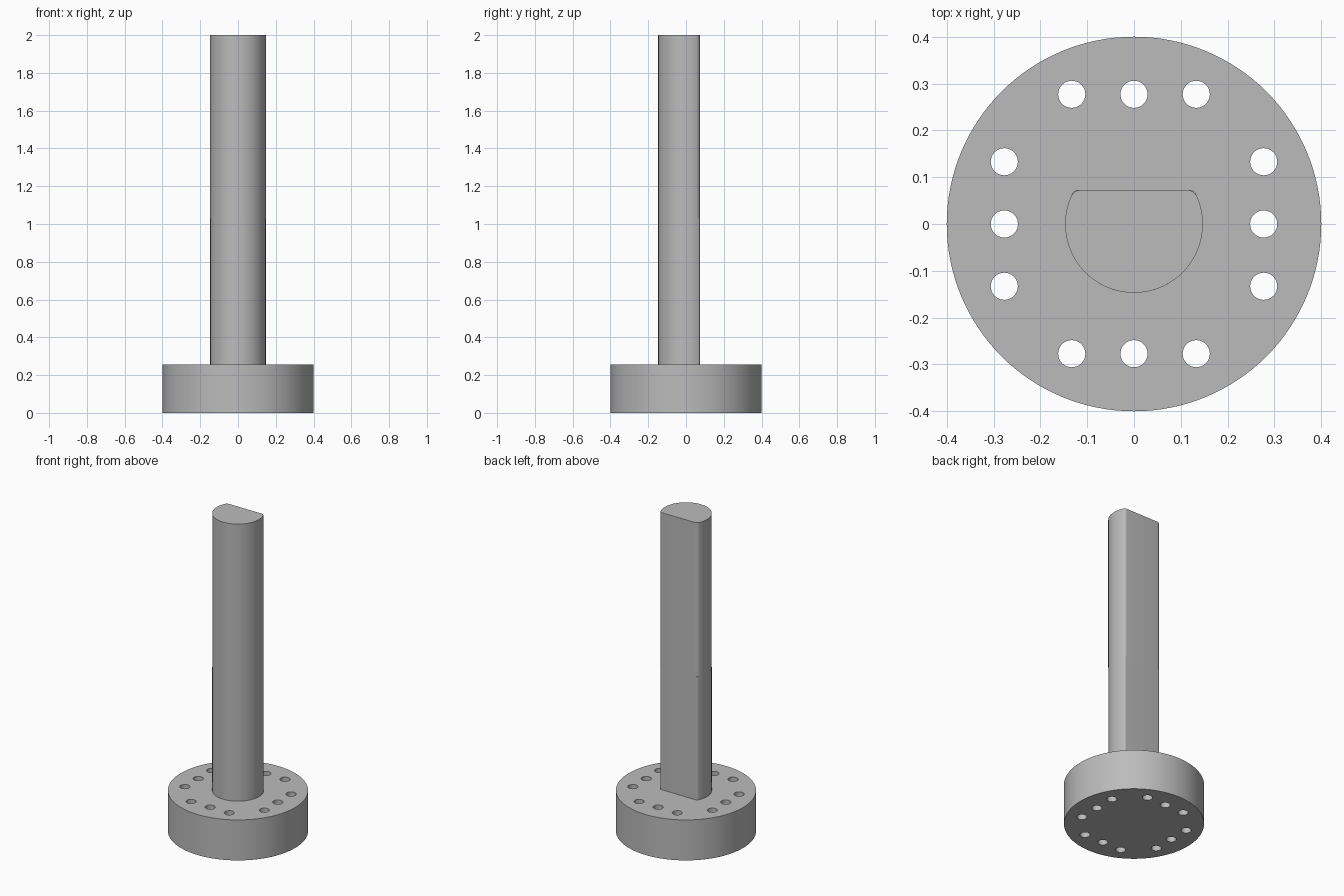
import bpy, bmesh
from math import atan2, cos, sin, sqrt, pi, radians

cube = bpy.data.objects.get("Cube")
if cube:
    bpy.data.objects.remove(cube)

BASE_R, BASE_H = 0.4, 0.255
SHAFT_R, FLAT_Y = 0.147, 0.073
STEP_Z, TOP_Z = 1.03, 2.0
HOLE_R, HOLE_FAR, HOLE_GAP = 0.029, 0.277, 0.133

# One plain grey for the whole part
grey = bpy.data.materials.new("machined grey")
grey.use_nodes = True
colour = (0.5, 0.5, 0.5, 1)
grey.diffuse_color = colour
grey.node_tree.nodes["Principled BSDF"].inputs["Base Color"].default_value = colour


def arc(cx, cy, r, start, end, steps):
    angles = [start + (end - start) * i / steps for i in range(steps + 1)]
    return [(cx + r * cos(a), cy + r * sin(a)) for a in angles]


def d_profile(fillet):
    """Round bar outline with a flat at the back and rounded flat edges."""
    cy = FLAT_Y - fillet
    cx = sqrt((SHAFT_R - fillet) ** 2 - cy ** 2)
    a = atan2(cy, cx)
    right = arc(cx, cy, fillet, a, pi / 2, 8)
    left = [(-x, y) for x, y in reversed(right)]
    around = arc(0, 0, SHAFT_R, pi - a, 2 * pi + a, 72)[1:-1]
    return right + left + around


def extrude(name, outline, z0, z1):
    bm = bmesh.new()
    face = bm.faces.new([bm.verts.new((x, y, z0)) for x, y in outline])
    top = bmesh.ops.extrude_face_region(bm, geom=[face])["geom"]
    verts = [v for v in top if isinstance(v, bmesh.types.BMVert)]
    bmesh.ops.translate(bm, verts=verts, vec=(0, 0, z1 - z0))
    bmesh.ops.recalc_face_normals(bm, faces=bm.faces)
    mesh = bpy.data.meshes.new(name)
    bm.to_mesh(mesh)
    bm.free()
    mesh.materials.append(grey)
    obj = bpy.data.objects.new(name, mesh)
    bpy.context.collection.objects.link(obj)
    return obj


def smooth(obj):
    bpy.ops.object.select_all(action="DESELECT")
    obj.select_set(True)
    bpy.context.view_layer.objects.active = obj
    bpy.ops.object.shade_smooth_by_angle(angle=radians(30))


# Round flange
flange = extrude("flange", arc(0, 0, BASE_R, 0, 2 * pi, 128)[:-1], 0, BASE_H)

# Three through holes on each of the four sides
spots = []
for side in (-1, 1):
    for k in (-1, 0, 1):
        spots += [(side * HOLE_FAR, k * HOLE_GAP), (k * HOLE_GAP, side * HOLE_FAR)]
for i, (x, y) in enumerate(spots):
    drill = extrude(f"hole_cutter_{i + 1}", arc(x, y, HOLE_R, 0, 2 * pi, 32)[:-1],
                    -0.1, BASE_H + 0.1)
    cut = flange.modifiers.new("hole", "BOOLEAN")
    cut.operation, cut.solver, cut.object = "DIFFERENCE", "EXACT", drill
    bpy.context.view_layer.objects.active = flange
    bpy.ops.object.modifier_apply(modifier=cut.name)
    bpy.data.objects.remove(drill)
smooth(flange)

# Flatted shaft: tight edges below, softer edges above
smooth(extrude("lower_shaft", d_profile(0.014), BASE_H, STEP_Z))
smooth(extrude("upper_shaft", d_profile(0.025), STEP_Z, TOP_Z))
